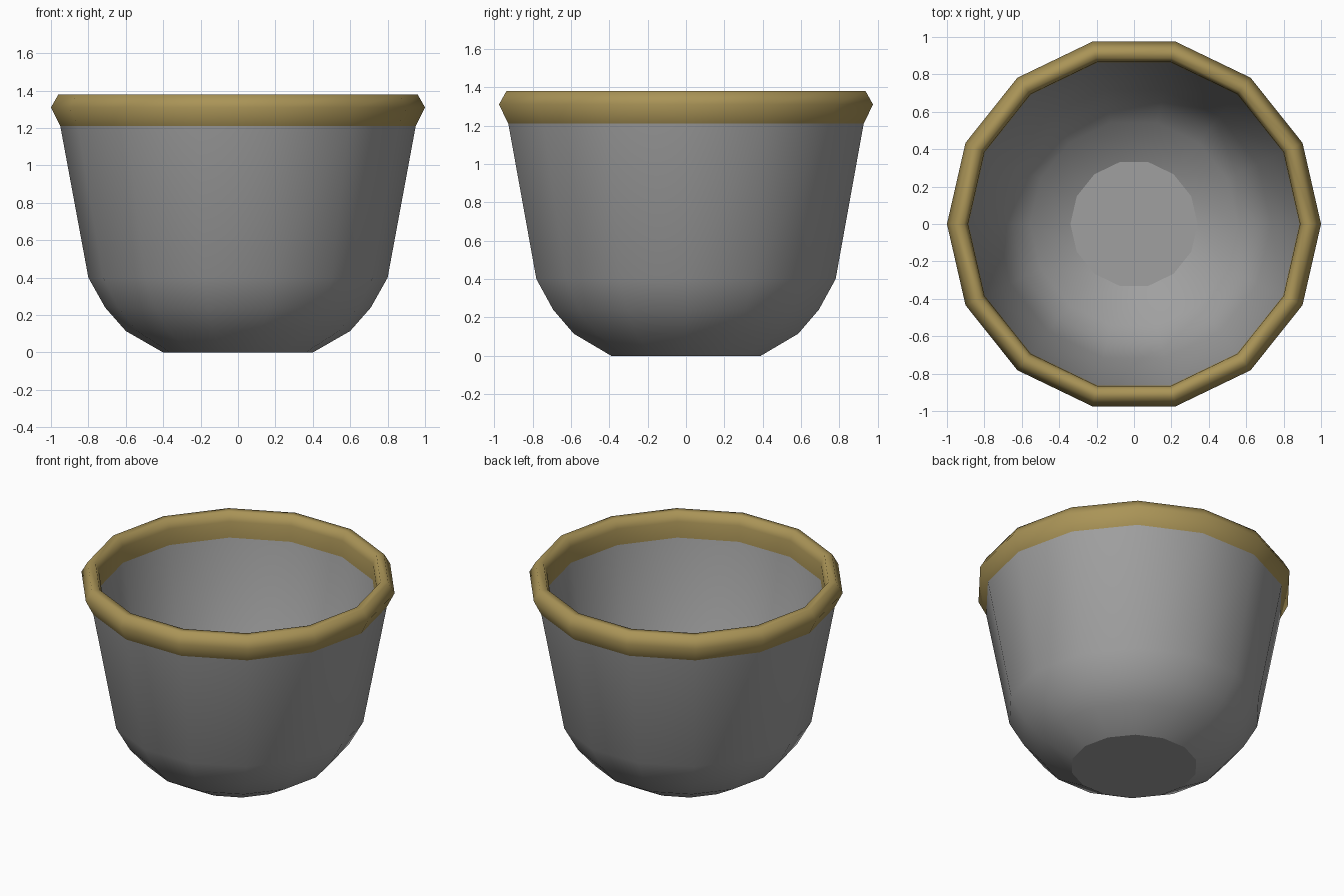
import bpy, bmesh, math

if "Cube" in bpy.data.objects:
    bpy.data.objects.remove(bpy.data.objects["Cube"])

SIDES = 14


def material(name, rgb):
    m = bpy.data.materials.new(name)
    m.diffuse_color = (*rgb, 1)
    m.use_nodes = True
    m.node_tree.nodes["Principled BSDF"].inputs["Base Color"].default_value = m.diffuse_color
    return m


def lathe(name, profile, mat, cap_ends=False):
    """Revolve (radius, z) points around z; caps stay flat, walls are smooth."""
    bm = bmesh.new()
    rings = []
    for r, z in profile:
        rings.append([bm.verts.new((r * math.cos(2 * math.pi * i / SIDES),
                                    r * math.sin(2 * math.pi * i / SIDES), z))
                      for i in range(SIDES)])
    for a, b in zip(rings, rings[1:]):
        for i in range(SIDES):
            j = (i + 1) % SIDES
            bm.faces.new((a[i], a[j], b[j], b[i])).smooth = True
    if cap_ends:
        for cap in (bm.faces.new(rings[0][::-1]), bm.faces.new(rings[-1])):
            cap.smooth = False
            for e in cap.edges:
                e.smooth = False
    me = bpy.data.meshes.new(name)
    bm.to_mesh(me)
    bm.free()
    me.materials.append(mat)
    ob = bpy.data.objects.new(name, me)
    bpy.context.collection.objects.link(ob)
    return ob


grey = material("grey glaze", (0.35, 0.35, 0.35))
gold = material("dull gold", (0.40, 0.295, 0.095))

# Cup outer and inner walls, each a separate strip meeting the rim
lathe("cup_body", [(0.40, 0), (0.60, 0.115), (0.71, 0.24), (0.80, 0.40), (0.95, 1.21),
                   (0.885, 1.21), (0.735, 0.42), (0.65, 0.28), (0.555, 0.175),
                   (0.34, 0.065)], grey, cap_ends=True)

# Gold band flaring around the lip
lathe("rim", [(0.95, 1.21), (1.0, 1.31), (0.96, 1.38), (0.91, 1.38),
              (0.888, 1.32), (0.885, 1.21)], gold)

# Sharp colour border where the cup wall meets the hidden joint under the rim
body = bpy.data.objects["cup_body"]
bm = bmesh.new()
bm.from_mesh(body.data)
joint = [f for f in bm.faces if all(v.co.z > 1.2 for v in f.verts)]
bmesh.ops.delete(bm, geom=joint, context='FACES_ONLY')
bm.to_mesh(body.data)
bm.free()
